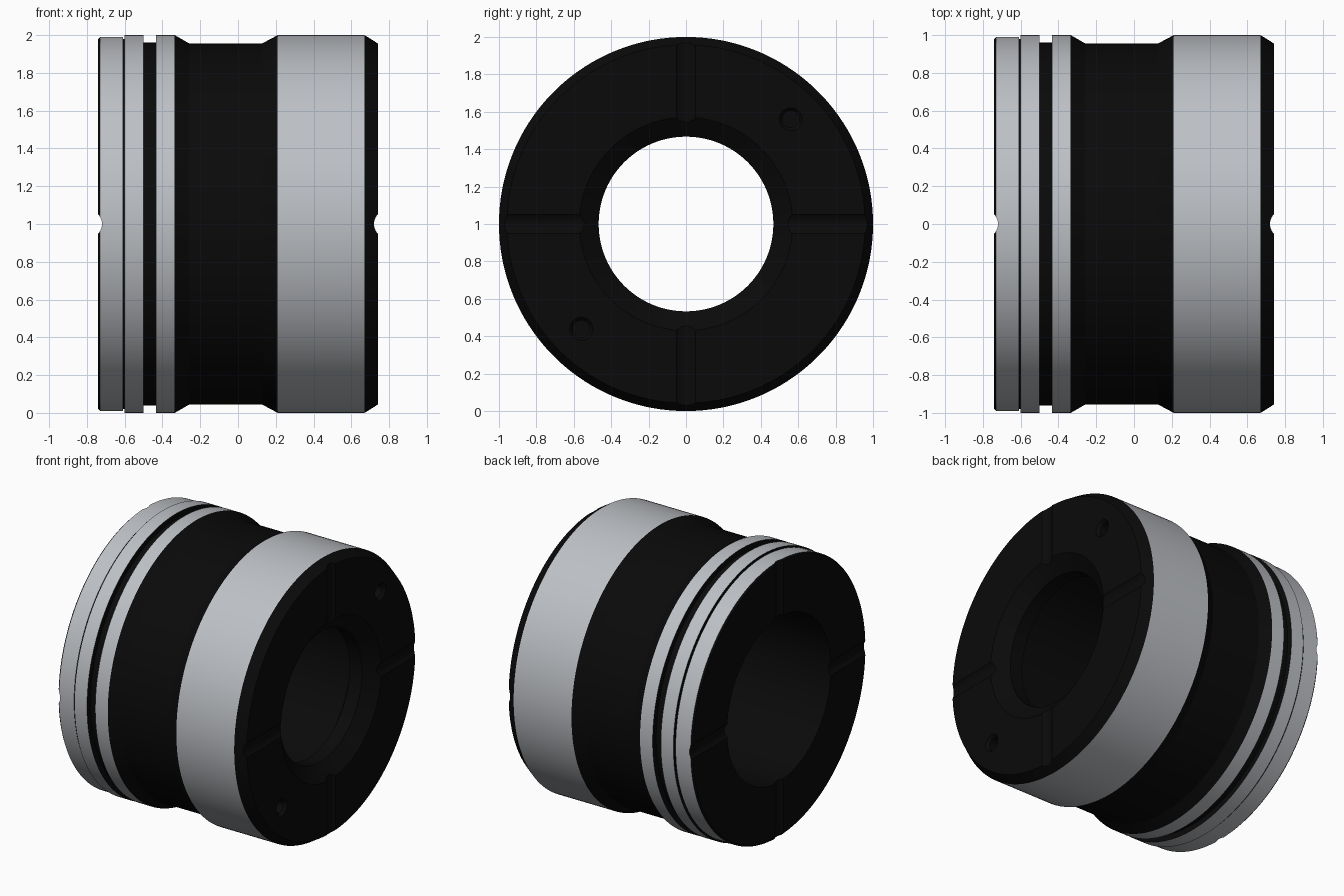
import bpy, bmesh, math
from mathutils import Matrix, Vector

if "Cube" in bpy.data.objects:
    bpy.data.objects.remove(bpy.data.objects["Cube"])

SEG = 160
AXIS_Z = 1.0


def material(name, rgb):
    m = bpy.data.materials.new(name)
    m.diffuse_color = (*rgb, 1)
    m.use_nodes = True
    m.node_tree.nodes["Principled BSDF"].inputs["Base Color"].default_value = m.diffuse_color
    return m


GREY = material("bare_steel", (0.51, 0.53, 0.56))
BLACK = material("black_finish", (0.003, 0.003, 0.003))


def finish(bm, name):
    bmesh.ops.recalc_face_normals(bm, faces=bm.faces)
    me = bpy.data.meshes.new(name)
    bm.to_mesh(me)
    bm.free()
    ob = bpy.data.objects.new(name, me)
    bpy.context.collection.objects.link(ob)
    me.materials.append(GREY)
    me.materials.append(BLACK)
    return ob


def revolve(name, profile):
    """Closed profile of (x, radius, material of the segment that follows)."""
    bm = bmesh.new()
    rings = []
    for i in range(SEG):
        a = 2 * math.pi * (i + 0.5) / SEG
        rings.append([bm.verts.new((x, r * math.cos(a), AXIS_Z + r * math.sin(a)))
                      for x, r, _ in profile])
    n = len(profile)
    for i in range(SEG):
        p, q = rings[i], rings[(i + 1) % SEG]
        for j in range(n):
            k = (j + 1) % n
            bm.faces.new((p[j], p[k], q[k], q[j])).material_index = profile[j][2]
    return finish(bm, name)


def cut(target, centre, direction, radius, length, tip=None):
    """Subtract a round bar; its walls take the black finish."""
    bm = bmesh.new()
    rot = Vector((0, 0, 1)).rotation_difference(Vector(direction)).to_matrix().to_4x4()
    bmesh.ops.create_cone(bm, cap_ends=True, segments=40, radius1=radius,
                          radius2=radius if tip is None else tip, depth=length,
                          matrix=Matrix.Translation(centre) @ rot)
    for f in bm.faces:
        f.material_index = 1
    cutter = finish(bm, "cutter")
    cutter.hide_render = True
    mod = target.modifiers.new("cut", 'BOOLEAN')
    mod.operation = 'DIFFERENCE'
    mod.solver = 'EXACT'
    mod.object = cutter
    bpy.context.view_layer.objects.active = target
    bpy.ops.object.modifier_apply(modifier=mod.name)
    bpy.data.objects.remove(cutter, do_unlink=True)


# Bushing body: outer bands and grooves left to right, then the bore back again
body = revolve("bushing_body", [
    (-0.74, 0.98, 1), (-0.73, 0.99, 0),
    (-0.61, 0.99, 1), (-0.61, 0.98, 1), (-0.60, 0.98, 1),
    (-0.60, 1.0, 0), (-0.50, 1.0, 1),
    (-0.50, 0.96, 1), (-0.435, 0.96, 1),
    (-0.435, 1.0, 0), (-0.335, 1.0, 1),
    (-0.26, 0.957, 1), (0.13, 0.957, 1),
    (0.21, 1.0, 0), (0.67, 1.0, 1),
    (0.74, 0.957, 1),
    (0.74, 0.57, 1), (0.66, 0.467, 1),
    (0.56, 0.467, 1), (0.48, 0.59, 1),
    (-0.74, 0.59, 1),
])

# Oil slots crossing both end faces
for side in (-1, 1):
    for direction in ((0, 1, 0), (0, 0, 1)):
        cut(body, (side * 0.795, 0, AXIS_Z), direction, 0.075, 2.4)

# Two drilled holes in the right face, with countersinks
for s in (-1, 1):
    y, z = s * 0.56, AXIS_Z + s * 0.56
    cut(body, (0.70, y, z), (1, 0, 0), 0.045, 0.2)
    cut(body, (0.735, y, z), (1, 0, 0), 0.045, 0.03, 0.07)

# Smooth shading with crisp edges
bpy.ops.object.select_all(action='DESELECT')
body.select_set(True)
bpy.context.view_layer.objects.active = body
bpy.ops.object.shade_smooth_by_angle(angle=math.radians(25))
